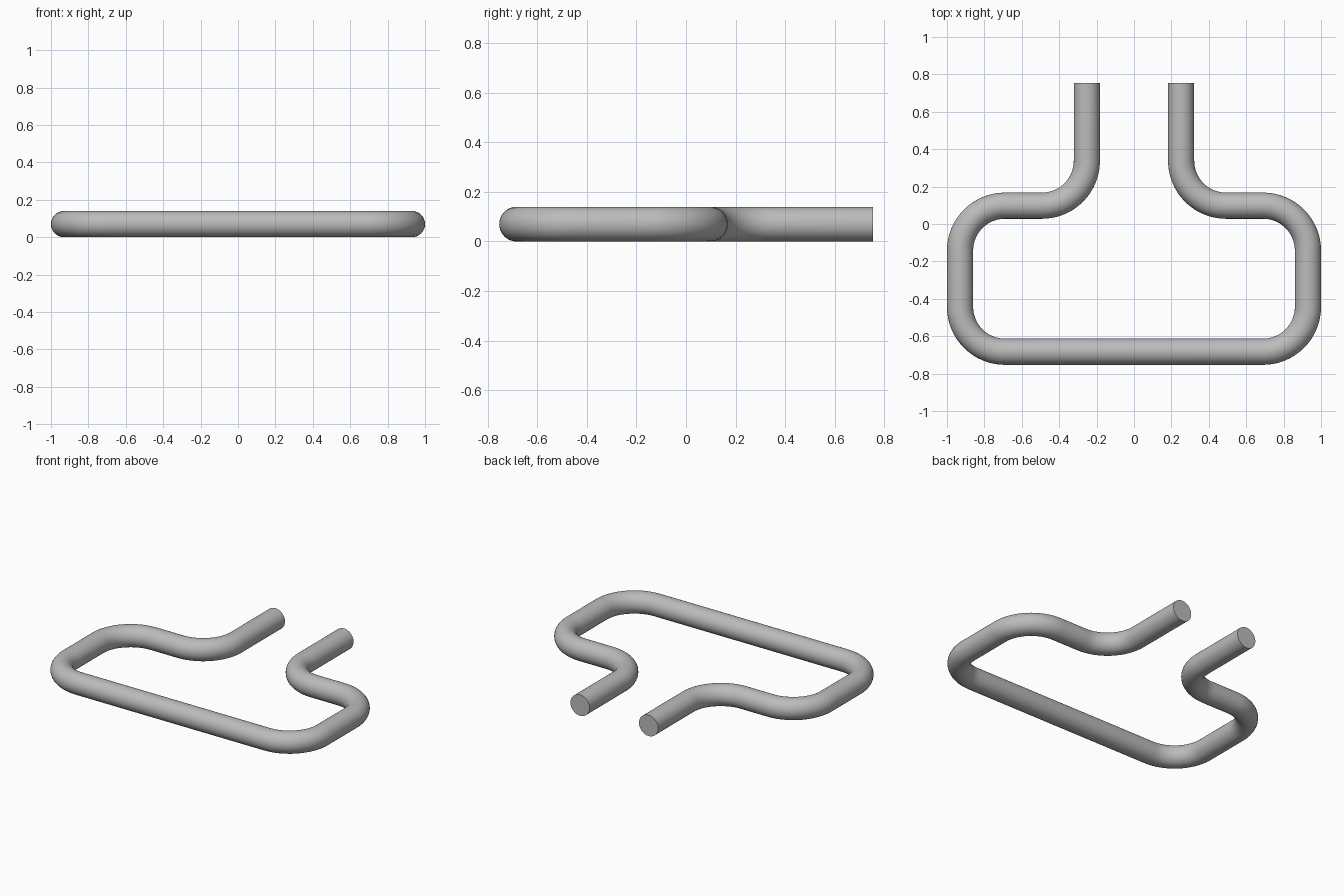
import bpy
import math
from mathutils import Vector

cube = bpy.data.objects.get("Cube")
if cube:
    bpy.data.objects.remove(cube, do_unlink=True)

TUBE = 0.07      # tube radius
BEND = 0.24      # bend radius of the centreline
STEPS = 16       # segments per bend

steel = bpy.data.materials.new("grey_steel")
steel.use_nodes = True
steel.diffuse_color = (0.5, 0.5, 0.5, 1)
steel.node_tree.nodes["Principled BSDF"].inputs["Base Color"].default_value = (0.5, 0.5, 0.5, 1)


def fillet(before, corner, after):
    """Points of a round bend that replaces a square corner."""
    a = (Vector(before) - Vector(corner)).normalized() * BEND
    b = (Vector(after) - Vector(corner)).normalized() * BEND
    centre = Vector(corner) + a + b
    turns = [i / STEPS * math.pi / 2 for i in range(STEPS + 1)]
    return [centre - b * math.cos(t) - a * math.sin(t) for t in turns]


# Centreline corners of the left half, from the open end to the front bar
half = [(0.252, 0.753), (0.252, 0.098), (0.93, 0.098), (0.93, -0.683)]
corners = half + [(-x, y) for x, y in reversed(half)]
path = [Vector(corners[0])]
for trio in zip(corners, corners[1:], corners[2:]):
    path += fillet(*trio)
path.append(Vector(corners[-1]))

# Round tube swept along the centreline, with flat end caps
curve = bpy.data.curves.new("bent_tube", "CURVE")
curve.dimensions = "3D"
curve.twist_mode = "Z_UP"
curve.bevel_depth = TUBE
curve.bevel_resolution = 14
curve.use_fill_caps = True
spline = curve.splines.new("POLY")
spline.points.add(len(path) - 1)
for point, p in zip(spline.points, path):
    point.co = (p.x, p.y, TUBE, 1)
curve.materials.append(steel)

tube = bpy.data.objects.new("bent_tube", curve)
bpy.context.collection.objects.link(tube)
bpy.ops.object.select_all(action="DESELECT")
tube.select_set(True)
bpy.context.view_layer.objects.active = tube
bpy.ops.object.convert(target="MESH")

# Weld the caps to the tube so their rims stay sharp
tube = bpy.context.object
bpy.ops.object.mode_set(mode="EDIT")
bpy.ops.mesh.select_all(action="SELECT")
bpy.ops.mesh.remove_doubles(threshold=0.0001)
bpy.ops.mesh.normals_make_consistent(inside=False)
bpy.ops.object.mode_set(mode="OBJECT")
bpy.ops.object.shade_smooth_by_angle(angle=math.radians(35))
